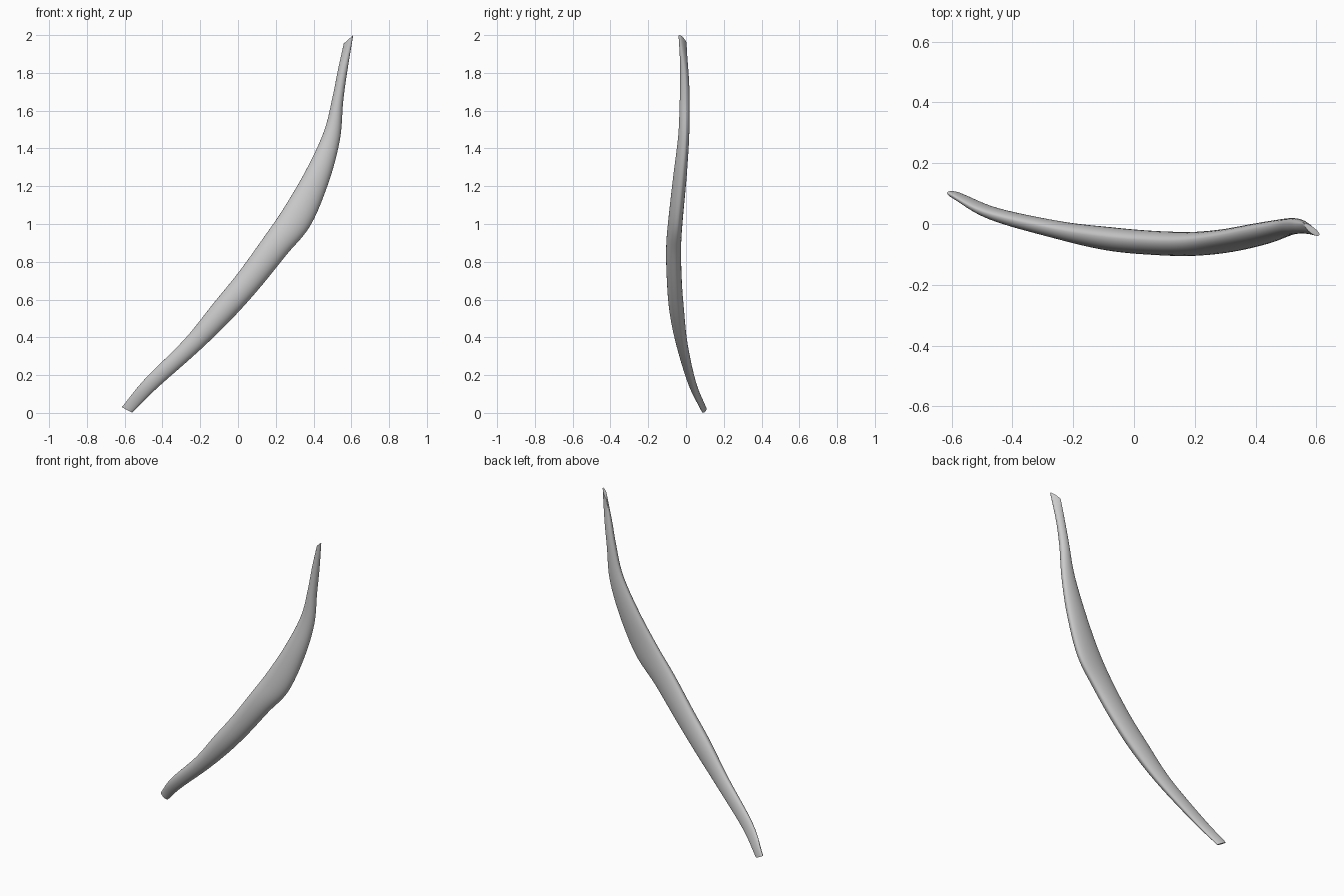
import bpy, bmesh, math

if "Cube" in bpy.data.objects:
    bpy.data.objects.remove(bpy.data.objects["Cube"])

# Stations along the shaft: upper-left edge (x, z), lower-right edge (x, z),
# front y, back y, and y lean of the wide axis
stations = [
    (-0.615, 0.030, -0.560, 0.001, 0.083, 0.107, -0.005),
    (-0.495, 0.177, -0.430, 0.130, 0.013, 0.054, 0.0),
    (-0.283, 0.390, -0.210, 0.325, -0.050, 0.009, 0.0),
    (-0.130, 0.580, -0.040, 0.490, -0.087, -0.010, 0.0),
    (0.000, 0.740, 0.105, 0.650, -0.101, -0.022, 0.0),
    (0.130, 0.920, 0.255, 0.835, -0.105, -0.026, 0.0),
    (0.240, 1.080, 0.385, 0.995, -0.092, -0.016, 0.0),
    (0.360, 1.285, 0.483, 1.230, -0.067, 0.004, 0.0),
    (0.455, 1.490, 0.540, 1.450, -0.041, 0.017, 0.0),
    (0.500, 1.670, 0.557, 1.650, -0.033, 0.019, -0.002),
    (0.530, 1.820, 0.578, 1.805, -0.031, 0.012, -0.004),
    (0.560, 1.955, 0.610, 2.000, -0.032, -0.007, -0.017),
]
SIDES, STEPS = 32, 6


def spline(p0, p1, p2, p3, t):
    return [0.5 * (2 * b + (c - a) * t + (2 * a - 5 * b + 4 * c - d) * t * t
                   + (3 * b - a - 3 * c + d) * t ** 3)
            for a, b, c, d in zip(p0, p1, p2, p3)]


def smooth_rows(rows):
    ends = [[2 * a - b for a, b in zip(rows[0], rows[1])],
            [2 * a - b for a, b in zip(rows[-1], rows[-2])]]
    p = [ends[0], *rows, ends[1]]
    out = [spline(*p[i:i + 4], s / STEPS)
           for i in range(len(rows) - 1) for s in range(STEPS)]
    return out + [list(rows[-1])]


def ring(bm, row):
    xl, zl, xr, zr, yf, yb, lean = row
    half = (yb - yf) / 2
    mid = (yf + yb) / 2 + 0.25 * half   # fuller front, flatter back
    verts = []
    for k in range(SIDES):
        a = 2 * math.pi * k / SIDES
        c, s = math.cos(a), math.sin(a)
        depth = 0.75 if s > 0 else 1.25
        verts.append(bm.verts.new(((xl + xr) / 2 + c * (xr - xl) / 2,
                                   mid + s * half * depth + c * lean,
                                   (zl + zr) / 2 + c * (zr - zl) / 2)))
    return verts


# Curved, tapering shaft with closed ends
bm = bmesh.new()
rings = [ring(bm, r) for r in smooth_rows(stations)]
for lo, hi in zip(rings, rings[1:]):
    for k in range(SIDES):
        n = (k + 1) % SIDES
        bm.faces.new((lo[k], lo[n], hi[n], hi[k]))
bm.faces.new(rings[0])
bm.faces.new(rings[-1])
bmesh.ops.recalc_face_normals(bm, faces=bm.faces)

mesh = bpy.data.meshes.new("curved_shaft")
bm.to_mesh(mesh)
bm.free()
shaft = bpy.data.objects.new("curved_shaft", mesh)
bpy.context.collection.objects.link(shaft)
bpy.context.view_layer.objects.active = shaft
shaft.select_set(True)
bpy.ops.object.shade_smooth_by_angle(angle=math.radians(40))
